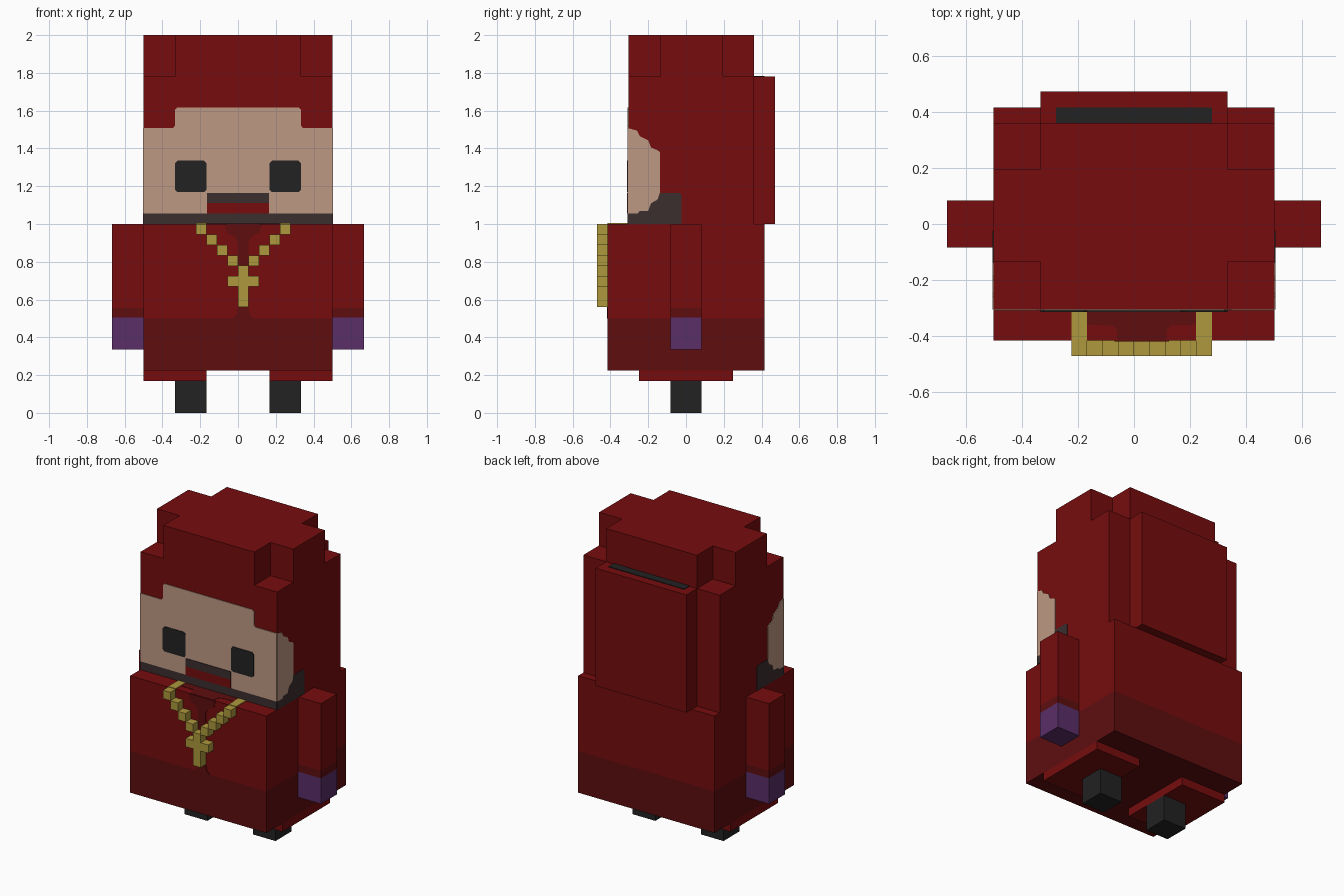
import bpy, bmesh
from mathutils import Vector

cube = bpy.data.objects.get("Cube")
if cube:
    bpy.data.objects.remove(cube, do_unlink=True)


def material(name, rgb):
    """Flat material from 0-255 display values, stored as linear."""
    lin = [(c / 255 / 12.92) if c < 11 else ((c / 255 + 0.055) / 1.055) ** 2.4 for c in rgb]
    m = bpy.data.materials.new(name)
    m.use_nodes = True
    m.diffuse_color = (*lin, 1)
    m.node_tree.nodes["Principled BSDF"].inputs["Base Color"].default_value = (*lin, 1)
    return m


RED = material("red cloth", (118, 12, 13))
DARK_RED = material("dark red cloth", (94, 13, 15))
SKIN = material("skin", (190, 152, 132))
GOLD = material("gold", (174, 152, 60))
PURPLE = material("purple glove", (91, 46, 104))
BLACK = material("near black", (34, 34, 34))
BEARD = material("beard brown", (60, 46, 47))


def finish(name, bm, mats):
    bmesh.ops.recalc_face_normals(bm, faces=bm.faces)
    me = bpy.data.meshes.new(name)
    bm.to_mesh(me)
    bm.free()
    for m in mats:
        me.materials.append(m)
    ob = bpy.data.objects.new(name, me)
    bpy.context.collection.objects.link(ob)
    return ob


def add_box(bm, x, y, z):
    """Box from (low, high) ranges on each axis."""
    vs = bmesh.ops.create_cube(bm, size=1)["verts"]
    for v in vs:
        v.co = Vector([r[0] if c < 0 else r[1] for c, r in zip(v.co, (x, y, z))])


def box(name, x, y, z, mat):
    bm = bmesh.new()
    add_box(bm, x, y, z)
    return finish(name, bm, [mat])


def banded_box(name, x, y, z, mats, cuts):
    """Box coloured in bands from the bottom up, split at the cut heights."""
    bm = bmesh.new()
    add_box(bm, x, y, z)
    for c in cuts:
        bmesh.ops.bisect_plane(bm, geom=bm.verts[:] + bm.edges[:] + bm.faces[:],
                               plane_co=(0, 0, c), plane_no=(0, 0, 1))
    for f in bm.faces:
        f.material_index = sum(f.calc_center_median().z > c for c in cuts)
    return finish(name, bm, mats)


def prism(name, pts, axis, lo, hi, mat):
    """Extrude a 2D outline along an axis; pts use the other two axes in order."""
    def place(p, d):
        c = list(p)
        c.insert(axis, d)
        return c
    bm = bmesh.new()
    face = bm.faces.new([bm.verts.new(place(p, lo)) for p in pts])
    ext = bmesh.ops.extrude_face_region(bm, geom=[face])["geom"]
    for v in ext:
        if isinstance(v, bmesh.types.BMVert):
            v.co[axis] = hi
    return finish(name, bm, [mat])


def rect(a, b, c, d):
    return [(a, c), (b, c), (b, d), (a, d)]


FRONT, BACK = -0.305, 0.36      # head depth
CHEST, TOP = -0.415, 1.0        # body front and top
T = 0.004                       # thickness of painted plates

# Head: block with a stepped crown whose four corners are cut away
box("head", (-.5, .5), (FRONT, BACK), (1, 1.78), RED)
a, f, b = .333, -.135, .195
prism("crown", [(-a, FRONT), (a, FRONT), (a, f), (.5, f), (.5, b), (a, b), (a, BACK),
                (-a, BACK), (-a, b), (-.5, b), (-.5, f), (-a, f)], 2, 1.78, 2, RED)

# Hood hanging on the back, with the dark opening along its top
box("hood", (-a, a), (BACK, .472), (1, 1.78), RED)
box("hood_opening", (-.278, .278), (BACK, .415), (1.775, 1.78 + T), BLACK)

# Face plate with the hairline steps
half = [(.5, 1.055), (.5, 1.507), (.345, 1.507), (.333, 1.52), (.333, 1.605), (.322, 1.617)]
face = half + [(-x, z) for x, z in reversed(half)]
prism("face", face, 1, FRONT - T, FRONT, SKIN)
prism("beard_front", rect(-.5, .5, 1, 1.055), 1, FRONT - T, FRONT, BEARD)
prism("moustache", rect(-.165, .165, 1.112, 1.165), 1, FRONT - 2 * T, FRONT, BEARD)
prism("mouth", rect(-.165, .165, 1.055, 1.112), 1, FRONT - 2 * T, FRONT, RED)

cheek = [(FRONT, 1.055), (-.255, 1.055), (-.245, 1.07), (-.2, 1.07), (-.185, 1.11),
         (-.15, 1.13), (-.138, 1.167), (-.138, 1.38), (-.15, 1.39), (-.185, 1.405),
         (-.2, 1.443), (-.245, 1.465), (-.26, 1.495), (FRONT, 1.507)]
jaw = [(FRONT, 1), (-.025, 1), (-.025, 1.155), (-.035, 1.165), (-.138, 1.165), (-.15, 1.13),
       (-.185, 1.11), (-.2, 1.07), (-.245, 1.07), (-.255, 1.055), (FRONT, 1.055)]

for s, side in ((1, "left"), (-1, "right")):
    def span(lo, hi):
        return tuple(sorted((s * lo, s * hi)))

    # Eye with clipped corners
    c = .012
    x0, x1, z0, z1 = .167, .333, 1.17, 1.335
    eye = [(x0 + c, z0), (x1 - c, z0), (x1, z0 + c), (x1, z1 - c),
           (x1 - c, z1), (x0 + c, z1), (x0, z1 - c), (x0, z0 + c)]
    prism(side + "_eye", [(s * x, z) for x, z in eye], 1, FRONT - 2 * T, FRONT, BLACK)

    # Skin and beard wrapping round the side of the head
    prism(side + "_cheek", cheek, 0, s * .5, s * (.5 + T), SKIN)
    prism(side + "_beard", jaw, 0, s * .5, s * (.5 + T), BEARD)

    # Arm with a dark cuff and gloved hand
    banded_box(side + "_arm", span(.5, .667), (-.083, .083), (.335, TOP),
               [PURPLE, DARK_RED, RED], [.505, .555])

    # Robe hem and foot
    box(side + "_hem", span(.167, .5), (-.25, .25), (.17, .225), RED)
    box(side + "_foot", span(.167, .333), (-.083, .083), (0, .17), BLACK)

# Robe body, darker below the waist
banded_box("robe", (-.5, .5), (CHEST, .415), (.225, TOP), [DARK_RED, RED], [.5])

# Dark collar and front seam, on the chest and on the shoulder top
seam = [(-.07, 1), (-.06, .955), (-.015, .93), (0, .9), (0, .56), (-.008, .52), (-.03, .5),
        (.085, .5), (.063, .52), (.055, .56), (.055, .9), (.07, .93), (.115, .955), (.125, 1)]
prism("front_seam", seam, 1, CHEST - T, CHEST, DARK_RED)
collar = [(-.17, FRONT), (-.17, -.358), (-.075, -.362), (-.06, -.38), (-.06, CHEST),
          (.115, CHEST), (.115, -.38), (.13, -.362), (.22, -.358), (.22, FRONT)]
prism("collar_top", collar, 2, TOP, TOP + T / 2, DARK_RED)

# Necklace: stepped links down both sides, straps over the shoulder, and a cross
u, mid = .0555, .0275
chain = bmesh.new()
depth = (-.47, CHEST)
for s in (-1, 1):
    for i in range(4):
        cx = mid + s * u * (4 - i)
        add_box(chain, (cx - u / 2, cx + u / 2), depth, (TOP - u * (i + 1), TOP - u * i))
    cx = mid + s * u * 4
    add_box(chain, (cx - u / 2, cx + u / 2), (CHEST, FRONT), (TOP, TOP + T))
finish("necklace", chain, [GOLD])
prism("cross", [(0, .56), (u, .56), (u, .67), (2 * u, .67), (2 * u, .725), (u, .725),
                (u, .78), (0, .78), (0, .725), (-u, .725), (-u, .67), (0, .67)],
      1, *depth, GOLD)
